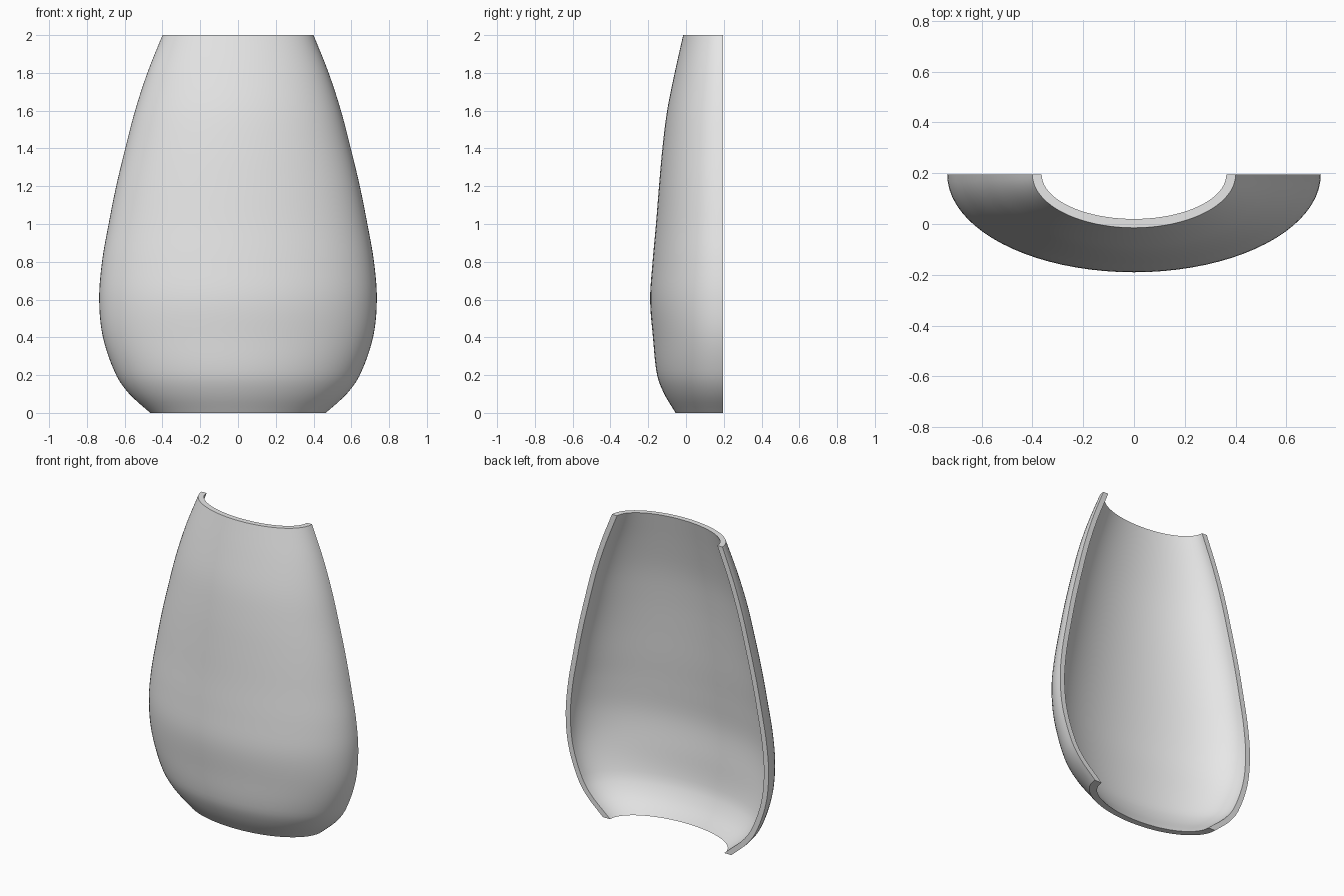
import bpy, bmesh
from math import sin, cos, pi, radians, sqrt

cube = bpy.data.objects.get("Cube")
if cube:
    bpy.data.objects.remove(cube, do_unlink=True)

BACK = 0.195      # plane of the open back
WALL = 0.034      # shell thickness
RINGS, SEGS = 48, 40

# Outer profile: height, half width, depth in front of the back plane
PROFILE = [
    (0.0, 0.465, 0.25), (0.1, 0.575, 0.31), (0.2, 0.645, 0.348),
    (0.4, 0.715, 0.37), (0.6, 0.735, 0.385), (0.8, 0.72, 0.372),
    (1.0, 0.685, 0.354), (1.2, 0.645, 0.338), (1.4, 0.597, 0.32),
    (1.6, 0.545, 0.295), (1.8, 0.48, 0.255), (2.0, 0.40, 0.21),
]


def slope(i, k):
    a, b = PROFILE[max(i - 1, 0)], PROFILE[min(i + 1, len(PROFILE) - 1)]
    return (b[k] - a[k]) / (b[0] - a[0])


def sample(z, k):
    """Smooth cubic interpolation of profile column k at height z."""
    i = max(j for j in range(len(PROFILE) - 1) if PROFILE[j][0] <= z + 1e-9)
    a, b = PROFILE[i], PROFILE[i + 1]
    h = b[0] - a[0]
    t = (z - a[0]) / h
    return ((2*t**3 - 3*t*t + 1) * a[k] + (3*t*t - 2*t**3) * b[k]
            + (t**3 - 2*t*t + t) * h * slope(i, k)
            + (t**3 - t*t) * h * slope(i + 1, k))


def radius(z, k, inner):
    """Half axis of the section; the inner wall is offset along the slope."""
    r = sample(z, k)
    if inner:
        e = 0.01
        lo, hi = max(z - e, 0), min(z + e, 2)
        g = (sample(hi, k) - sample(lo, k)) / (hi - lo)
        r -= WALL * sqrt(1 + g * g)
    return r


# Half-oval shell: outer and inner skins joined by flat rims
bm = bmesh.new()


def skin(inner):
    rows = []
    for i in range(RINGS + 1):
        z = 2 * (i / RINGS) ** 1.3      # closer rings near the curved base
        w, d = radius(z, 1, inner), radius(z, 2, inner)
        rows.append([bm.verts.new((-w * cos(pi * j / SEGS),
                                   BACK - d * sin(pi * j / SEGS), z))
                     for j in range(SEGS + 1)])
    return rows


def bridge(a, b):
    for j in range(len(a) - 1):
        bm.faces.new((a[j], a[j + 1], b[j + 1], b[j]))


outer, inner = skin(False), skin(True)
for rows in (outer, inner):
    for low, high in zip(rows, rows[1:]):
        bridge(low, high)
for row in (0, -1):
    bridge(outer[row], inner[row])                              # bottom and top rims
    bridge([r[row] for r in outer], [r[row] for r in inner])    # side edges
bmesh.ops.recalc_face_normals(bm, faces=bm.faces)

mesh = bpy.data.meshes.new("curved_shell")
bm.to_mesh(mesh)
bm.free()
shell = bpy.data.objects.new("curved_shell", mesh)
bpy.context.collection.objects.link(shell)

# Plain grey surface
grey = bpy.data.materials.new("light_grey")
grey.use_nodes = True
colour = (0.8, 0.8, 0.8, 1)
grey.diffuse_color = colour
grey.node_tree.nodes["Principled BSDF"].inputs["Base Color"].default_value = colour
mesh.materials.append(grey)

bpy.ops.object.select_all(action="DESELECT")
shell.select_set(True)
bpy.context.view_layer.objects.active = shell
bpy.ops.object.shade_smooth_by_angle(angle=radians(35))
